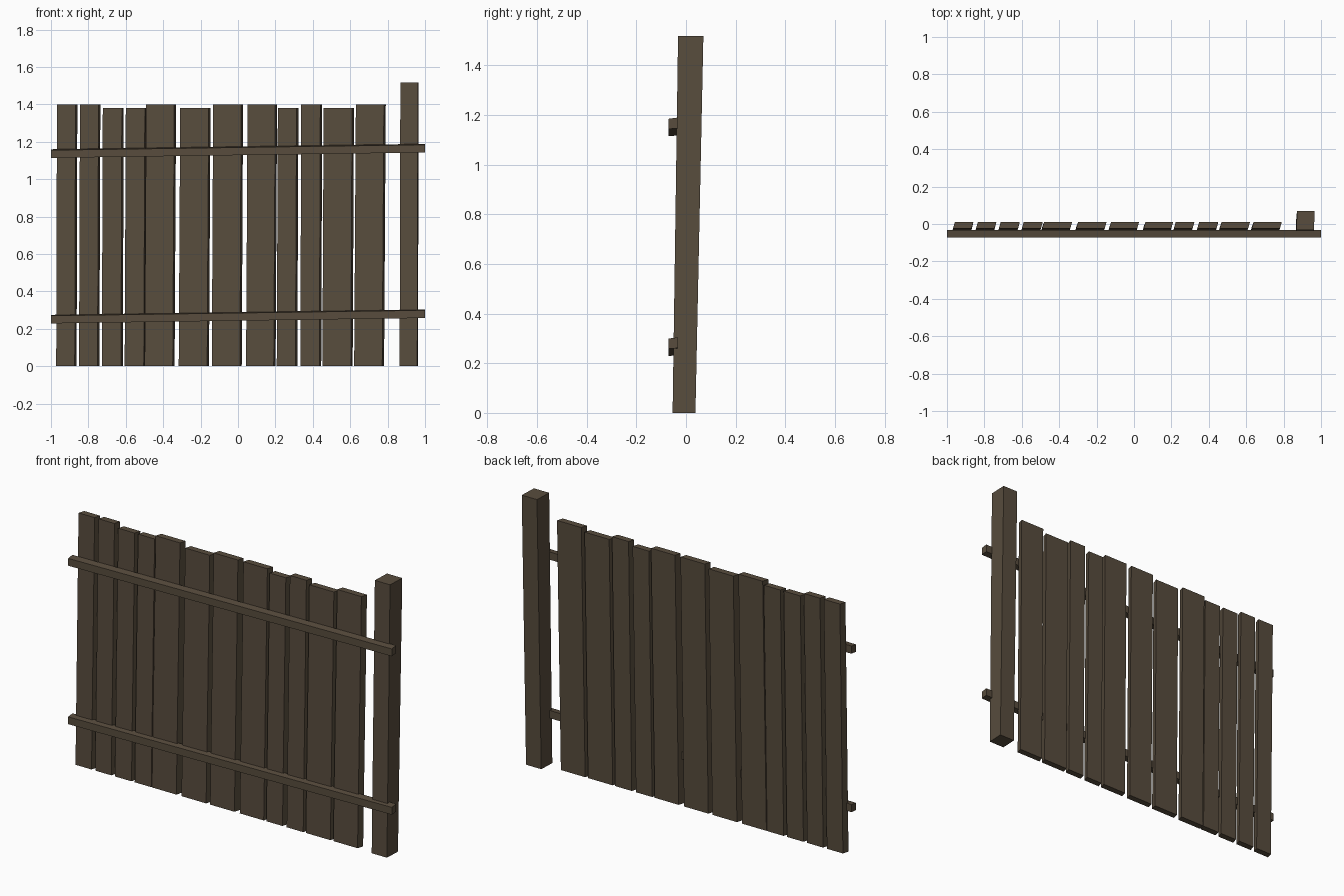
import bpy

if "Cube" in bpy.data.objects:
    bpy.data.objects.remove(bpy.data.objects["Cube"])

wood = bpy.data.materials.new("weathered brown wood")
wood.diffuse_color = (0.098, 0.073, 0.047, 1)
wood.use_nodes = True
wood.node_tree.nodes["Principled BSDF"].inputs["Base Color"].default_value = wood.diffuse_color


def leaning_box(name, start, end):
    """Box lofted between two four-cornered ends."""
    mesh = bpy.data.meshes.new(name)
    faces = [(3, 2, 1, 0), (4, 5, 6, 7)]
    faces += [(i, (i + 1) % 4, (i + 1) % 4 + 4, i + 4) for i in range(4)]
    mesh.from_pydata(start + end, [], faces)
    mesh.materials.append(wood)
    obj = bpy.data.objects.new(name, mesh)
    bpy.context.collection.objects.link(obj)
    return obj


def level_quad(x0, x1, y0, y1, z, skew=0.0):
    """Horizontal end whose back edge is shifted sideways by skew."""
    return [(x0, y0, z), (x1, y0, z), (x1 + skew, y1, z), (x0 + skew, y1, z)]


# Planks: left edge at the bottom, front width, sideways lean, height
planks = [
    (-0.972, 0.099, 0.004, 1.40), (-0.850, 0.099, 0.005, 1.40),
    (-0.728, 0.102, 0.005, 1.38), (-0.606, 0.102, 0.006, 1.38),
    (-0.499, 0.150, 0.008, 1.40), (-0.317, 0.152, 0.008, 1.38),
    (-0.140, 0.150, 0.007, 1.40), (0.043, 0.148, 0.008, 1.40),
    (0.207, 0.100, 0.006, 1.38), (0.333, 0.102, 0.005, 1.40),
    (0.451, 0.152, 0.007, 1.38), (0.621, 0.150, 0.009, 1.40),
]
for i, (x, w, lean, h) in enumerate(planks):
    leaning_box(f"plank_{i + 1}",
                level_quad(x, x + w, -0.046, -0.011, 0, 0.010),
                level_quad(x + lean, x + lean + w, -0.025, 0.010, h, 0.010))

# Corner post, leaning slightly back
leaning_box("post",
            level_quad(0.864, 0.958, -0.054, 0.038, 0, 0.004),
            level_quad(0.868, 0.962, -0.032, 0.070, 1.517, 0.004))

# Two rails across the front, rising to the right
for name, z in (("lower_rail", 0.229), ("upper_rail", 1.114)):
    ends = [[(x, -0.071, z + r), (x, -0.033, z + r + 0.003),
             (x, -0.033, z + r + 0.046), (x, -0.071, z + r + 0.041)]
            for x, r in ((-1, 0), (1, 0.029))]
    # ends run along x, so swap them to keep the faces pointing outward
    leaning_box(name, ends[0], ends[1])
